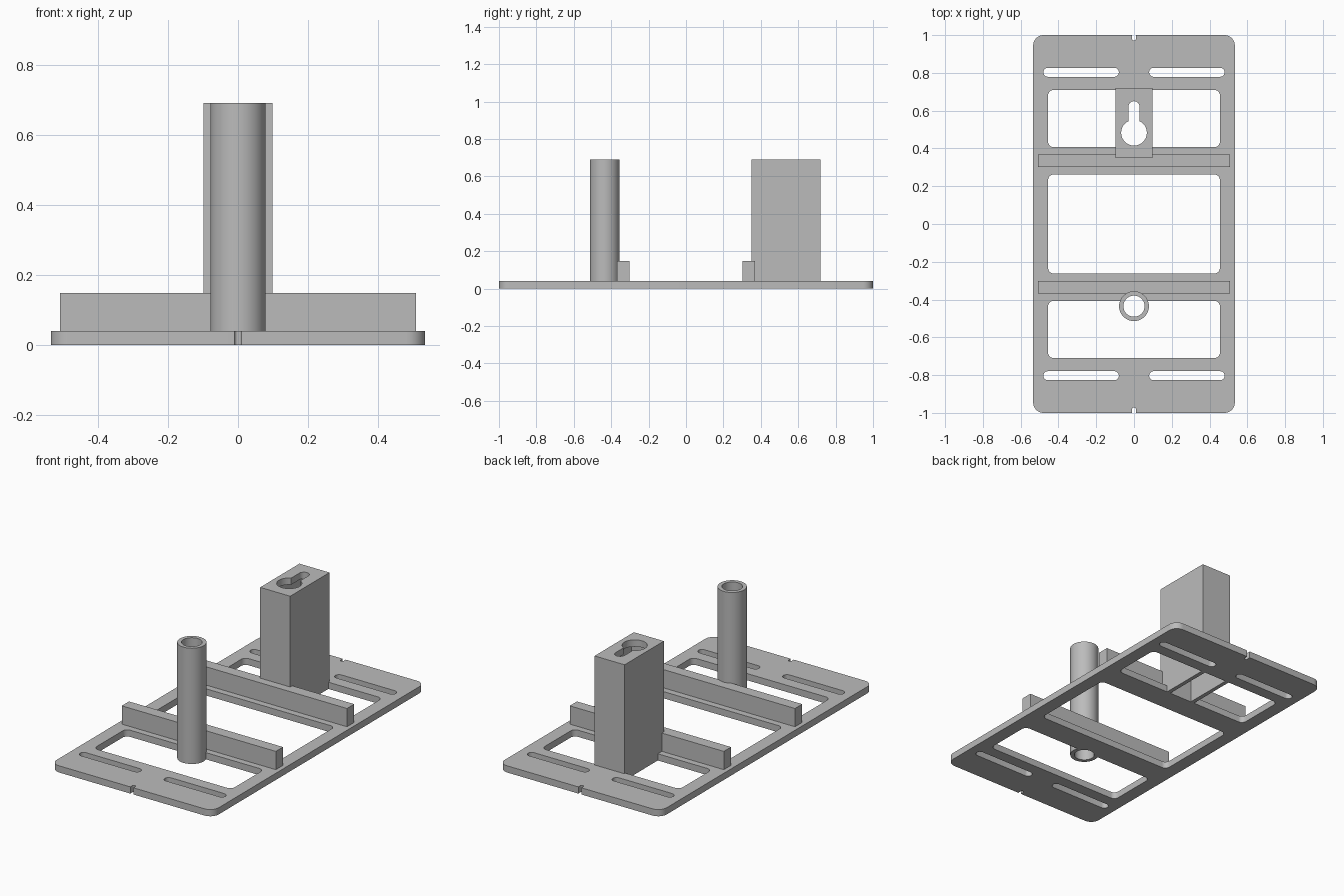
import bpy, bmesh
from math import pi, cos, sin, asin

cube = bpy.data.objects.get("Cube")
if cube:
    bpy.data.objects.remove(cube)

grey = bpy.data.materials.new("plain_grey")
grey.use_nodes = True
grey.diffuse_color = (0.5, 0.5, 0.5, 1)
grey.node_tree.nodes["Principled BSDF"].inputs["Base Color"].default_value = grey.diffuse_color


def arc(cx, cy, r, a0, a1, n=8):
    return [(cx + r * cos(a0 + (a1 - a0) * i / n), cy + r * sin(a0 + (a1 - a0) * i / n))
            for i in range(n + 1)]


def circle(cx, cy, r, n=48):
    return arc(cx, cy, r, 0, 2 * pi, n)[:-1]


def rect(x0, x1, y0, y1):
    return [(x1, y1), (x0, y1), (x0, y0), (x1, y0)]


def rounded(x0, x1, y0, y1, r, top=(), bottom=()):
    """Rounded rectangle; extra points may interrupt its top and bottom edges."""
    return (arc(x1 - r, y1 - r, r, 0, pi / 2) + list(top)
            + arc(x0 + r, y1 - r, r, pi / 2, pi) + arc(x0 + r, y0 + r, r, pi, 1.5 * pi)
            + list(bottom) + arc(x1 - r, y0 + r, r, 1.5 * pi, 2 * pi))


def slot(x0, x1, y, r):
    return arc(x1 - r, y, r, -pi / 2, pi / 2) + arc(x0 + r, y, r, pi / 2, 1.5 * pi)


def add_prism(bm, loops, z0, z1):
    """Fill an outline with holes and raise it from z0 to z1."""
    edges = []
    for loop in loops:
        vs = [bm.verts.new((x, y, z0)) for x, y in loop]
        edges += [bm.edges.new((vs[i - 1], vs[i])) for i in range(len(vs))]
    fill = bmesh.ops.triangle_fill(bm, edges=edges, use_beauty=True, normal=(0, 0, 1))
    faces = [f for f in fill["geom"] if isinstance(f, bmesh.types.BMFace)]
    up = bmesh.ops.extrude_face_region(bm, geom=faces, use_keep_orig=True)["geom"]
    bmesh.ops.translate(bm, vec=(0, 0, z1 - z0),
                        verts=[v for v in up if isinstance(v, bmesh.types.BMVert)])


def part(name, *prisms):
    bm = bmesh.new()
    for loops, z0, z1 in prisms:
        add_prism(bm, loops, z0, z1)
    bmesh.ops.recalc_face_normals(bm, faces=bm.faces)
    mesh = bpy.data.meshes.new(name)
    bm.to_mesh(mesh)
    bm.free()
    mesh.materials.append(grey)
    mesh.shade_smooth()
    mesh.set_sharp_from_angle(angle=pi / 6)
    obj = bpy.data.objects.new(name, mesh)
    bpy.context.collection.objects.link(obj)
    return obj


THICK, TOP = 0.04, 0.69
TUBE_Y, BORE = -0.435, 0.056
WIN_X, WIN_IN, WIN_OUT = 0.455, 0.407, 0.71

# Base plate: notched outline, three windows, four slots
notch = [(0.01, 1)] + arc(0, 0.98, 0.01, 0, -pi) + [(-0.01, 1)]
outline = rounded(-0.534, 0.534, -1, 1, 0.055, notch, [(-x, -y) for x, y in notch])
a = asin((-WIN_IN - TUBE_Y) / BORE)
bore_edge = arc(0, TUBE_Y, BORE, a, pi - a, 16)
holes = [rounded(-WIN_X, WIN_X, WIN_IN, WIN_OUT, 0.03),
         rounded(-WIN_X, WIN_X, -0.262, 0.262, 0.03),
         rounded(-WIN_X, WIN_X, -WIN_OUT, -WIN_IN, 0.03, bore_edge)]
holes += [slot(x, x + 0.4, y, 0.024) for x in (-0.48, 0.08) for y in (-0.803, 0.803)]
part("base_plate", ([outline] + holes, 0, THICK))

# Cross bars
for name, y in (("front_bar", -0.335), ("back_bar", 0.335)):
    part(name, ([rect(-0.508, 0.508, y - 0.034, y + 0.034)], THICK, 0.149))

# Hollow post
part("tube_post", ([circle(0, TUBE_Y, 0.079), circle(0, TUBE_Y, BORE)], 0, TOP))

# Hollow block with a keyhole in its cap
b = asin(0.03 / 0.068)
keyhole = arc(0, 0.62, 0.03, 0, pi, 16) + arc(0, 0.483, 0.068, pi / 2 + b, 2.5 * pi - b, 40)
block = rect(-0.099, 0.099, 0.35, 0.72)
cavity = rect(-0.075, 0.075, WIN_IN, WIN_OUT)
part("keyhole_block", ([block, cavity], 0, TOP - 0.04), ([block, keyhole], TOP - 0.04, TOP))
